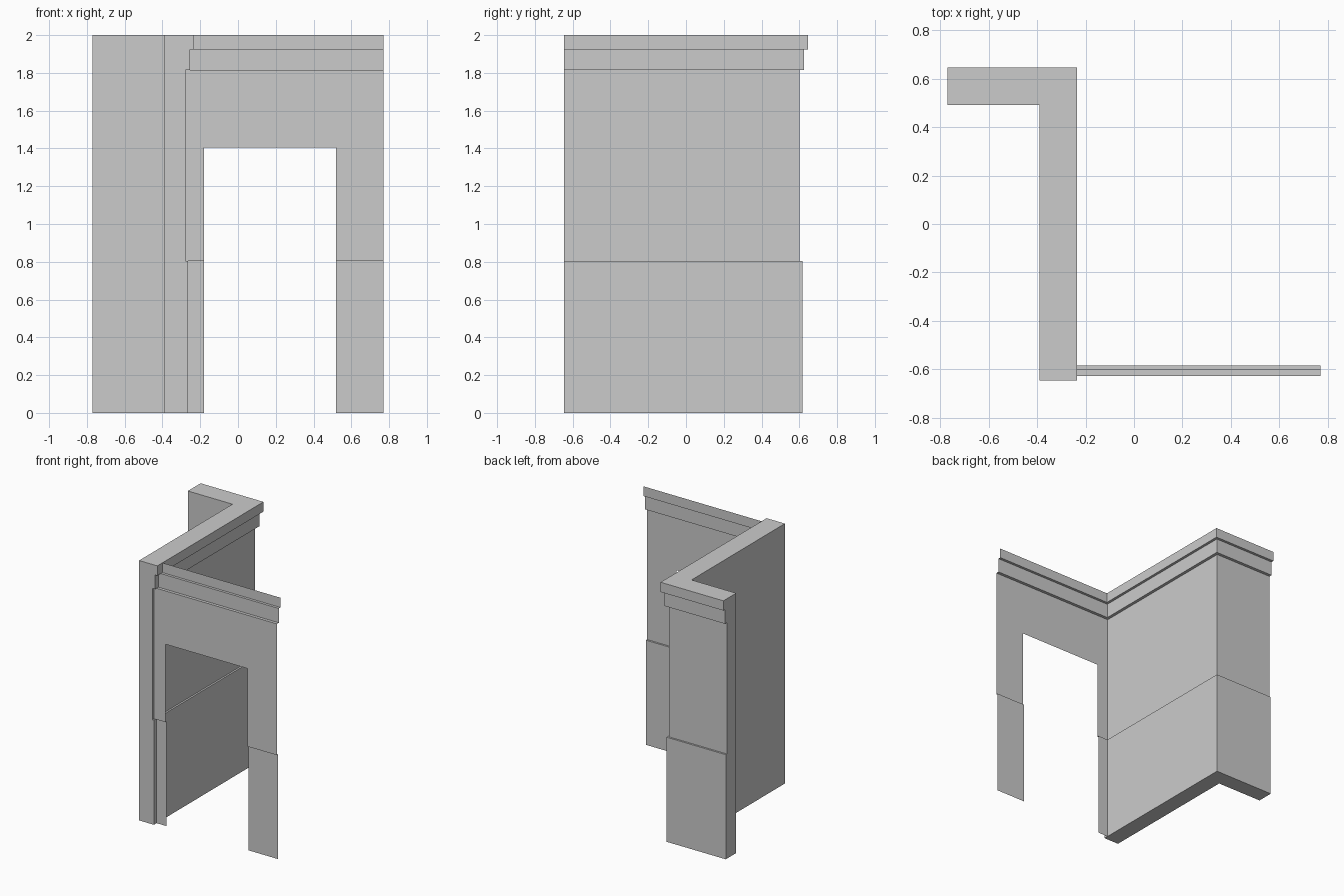
import bpy
import bmesh

if "Cube" in bpy.data.objects:
    bpy.data.objects.remove(bpy.data.objects["Cube"], do_unlink=True)

grey = bpy.data.materials.new("plaster_grey")
grey.use_nodes = True
COLOUR = (0.6, 0.6, 0.6, 1)
grey.diffuse_color = COLOUR
grey.node_tree.nodes["Principled BSDF"].inputs["Base Color"].default_value = COLOUR

LEFT, RIGHT, EDGE = -0.77, 0.77, 0.645
CORNER = -0.235       # outermost x of the long wall
PANEL_Y = -0.583      # outermost y of the doorway panel
DEPTH = 0.155         # wall thickness at the cornice
DOOR_LEFT, DOOR_RIGHT, DOOR_TOP = -0.18, 0.52, 1.405

# Stepped face shared by wall and panel: (inset, height)
DADO, FIELD, FRIEZE, CORNICE = 0.029, 0.043, 0.02, 0
FACE = [(DADO, 0), (DADO, 0.805), (FIELD, 0.805), (FIELD, DOOR_TOP),
        (FIELD, 1.815), (FRIEZE, 1.815), (FRIEZE, 1.925),
        (CORNICE, 1.925), (CORNICE, 2)]


def sweep(name, profile, stations, closed=False, skip=None):
    """Sweep a profile through stations, each mapping an inset to (x, y)."""
    bm = bmesh.new()
    rows = [[bm.verts.new((*place(inset), z)) for inset, z in profile]
            for place in stations]
    count = len(profile)
    for s, (a, b) in enumerate(zip(rows, rows[1:])):
        for i in range(count if closed else count - 1):
            j = (i + 1) % count
            if not (skip and skip(s, profile[j][1])):
                bm.faces.new((a[i], b[i], b[j], a[j]))
    if closed:
        bm.faces.new(rows[0])
        bm.faces.new(rows[-1])
    bmesh.ops.delete(bm, geom=[v for v in bm.verts if not v.link_faces],
                     context='VERTS')
    if closed:
        bmesh.ops.recalc_face_normals(bm, faces=bm.faces)
    else:
        bmesh.ops.reverse_faces(bm, faces=bm.faces)
    mesh = bpy.data.meshes.new(name)
    bm.to_mesh(mesh)
    bm.free()
    mesh.materials.append(grey)
    obj = bpy.data.objects.new(name, mesh)
    bpy.context.collection.objects.link(obj)
    return obj


# Solid wall with a short wing turning away at the back
sweep("corner_wall", FACE + [(DEPTH, 2), (DEPTH, 0)], [
    lambda o: (LEFT, EDGE - o),
    lambda o: (CORNER - o, EDGE - o),
    lambda o: (CORNER - o, -EDGE),
], closed=True)

# Thin stepped panel with a doorway, mitred against the wall
sweep("doorway_panel", FACE, [
    lambda o: (CORNER - o, PANEL_Y - o),
    lambda o: (DOOR_LEFT, PANEL_Y - o),
    lambda o: (DOOR_RIGHT, PANEL_Y - o),
    lambda o: (RIGHT, PANEL_Y - o),
], skip=lambda span, top: span == 1 and top <= DOOR_TOP)
